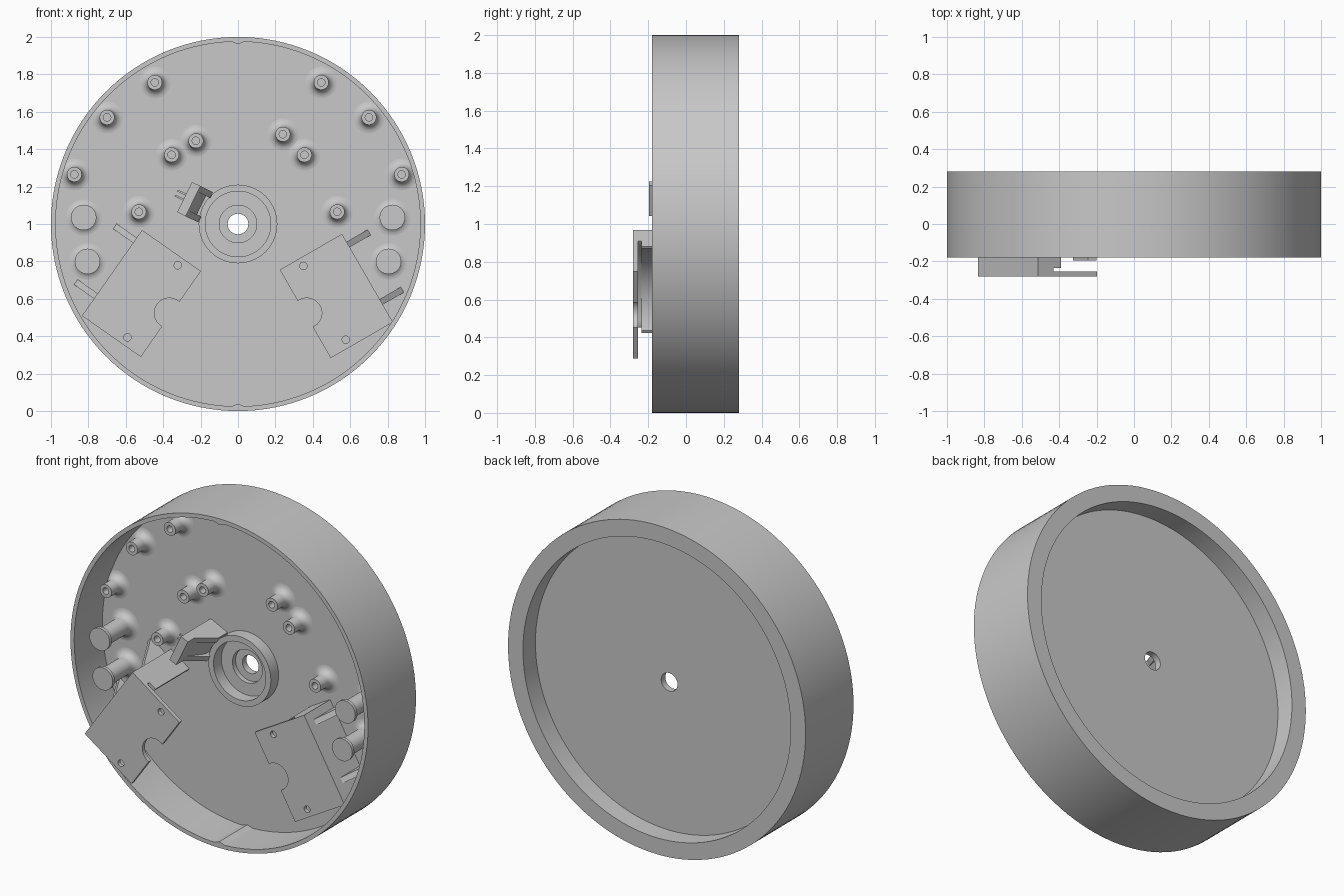
import bpy, bmesh, math
from mathutils import Vector

if "Cube" in bpy.data.objects:
    bpy.data.objects.remove(bpy.data.objects["Cube"], do_unlink=True)

grey = bpy.data.materials.new("plain grey")
grey.use_nodes = True
COLOUR = (0.58, 0.58, 0.58, 1)
grey.diffuse_color = COLOUR
grey.node_tree.nodes["Principled BSDF"].inputs["Base Color"].default_value = COLOUR


def finish(name, bm):
    bmesh.ops.remove_doubles(bm, verts=bm.verts, dist=1e-5)
    bmesh.ops.recalc_face_normals(bm, faces=bm.faces)
    mesh = bpy.data.meshes.new(name)
    bm.to_mesh(mesh)
    bm.free()
    mesh.materials.append(grey)
    ob = bpy.data.objects.new(name, mesh)
    bpy.context.collection.objects.link(ob)
    bpy.ops.object.select_all(action="DESELECT")
    ob.select_set(True)
    bpy.context.view_layer.objects.active = ob
    bpy.ops.object.shade_smooth_by_angle(angle=math.radians(30))
    return ob


def lathe(name, profile, x, z, segs, closed=False):
    """Turn (radius, y) points around an axis along y."""
    bm = bmesh.new()
    rings = []
    for i in range(segs):
        a = math.tau * i / segs
        rings.append([bm.verts.new((x + r * math.cos(a), y, z + r * math.sin(a)))
                      for r, y in profile])
    n = len(profile)
    for i in range(segs):
        a, b = rings[i], rings[(i + 1) % segs]
        for j in range(n if closed else n - 1):
            k = (j + 1) % n
            bm.faces.new((a[j], a[k], b[k], b[j]))
    bmesh.ops.dissolve_degenerate(bm, dist=1e-6, edges=bm.edges)
    return finish(name, bm)


def prism(name, loops, place, depth):
    """Fill an outline with holes, then extrude it by the depth vector."""
    bm = bmesh.new()
    for loop in loops:
        vs = [bm.verts.new(place(*p)) for p in loop]
        for i, v in enumerate(vs):
            bm.edges.new((v, vs[(i + 1) % len(vs)]))
    bmesh.ops.triangle_fill(bm, use_beauty=True, edges=bm.edges[:])
    out = bmesh.ops.extrude_face_region(bm, geom=bm.faces[:], use_keep_orig=True)
    moved = [g for g in out["geom"] if isinstance(g, bmesh.types.BMVert)]
    bmesh.ops.translate(bm, verts=moved, vec=depth)
    return finish(name, bm)


def arc(cu, cv, r, start, end, n):
    steps = [math.radians(start + (end - start) * i / n) for i in range(n + 1)]
    return [(cu + r * math.cos(a), cv + r * math.sin(a)) for a in steps]


FLOOR, RIM, BACK = 0.09, -0.18, 0.28

# round case: front tray, rear recess and centre bearing seat in one turning
lathe("case", [(0.055, 0.16), (0.9, 0.16), (0.9, BACK), (1, BACK), (1, RIM),
               (0.975, RIM), (0.975, FLOOR), (0.21, FLOOR), (0.21, 0.015),
               (0.175, 0.015), (0.175, FLOOR), (0.1, FLOOR), (0.1, 0.12),
               (0.055, 0.12)], 0, 1, 128, True)

# key ridges inside the tray wall
for name, s in (("top_ridge", 1), ("bottom_ridge", -1)):
    prism(name, [[(-0.045, 0.978), (0, 0.962), (0.045, 0.978)]],
          lambda u, v, s=s: (u, RIM, 1 + s * v), (0, FLOOR - RIM, 0))

# hollow standoffs with flared feet
flare = [(0.085 - 0.045 * math.sin(a), FLOOR - 0.045 * (1 - math.cos(a)))
         for a in (math.pi / 2 * i / 6 for i in range(7))]
standoff = flare + [(0.04, -0.02), (0.02, -0.02), (0.02, 0.06), (0, 0.06)]
spots = [(0.445, 1.757), (0.7, 1.57), (0.875, 1.265), (0.355, 1.37), (0.53, 1.065)]
for side, s in (("left", 1), ("right", -1)):
    for i, (x, z) in enumerate(spots + [(0.24, 1.48) if s > 0 else (0.225, 1.445)]):
        lathe(f"{side}_standoff_{i + 1}", standoff, s * x, z, 24)
    # headed pegs
    for i, (x, z) in enumerate([(0.825, 1.035), (0.805, 0.8)]):
        foot = [(r + 0.012, y) for r, y in flare]
        lathe(f"{side}_peg_{i + 1}", foot + [(0.052, -0.13), (0.068, -0.13),
              (0.068, -0.15), (0, -0.15)], s * x, z, 32)


def bracket(side, origin, angle, s, front, length):
    """Raised plate on a scooped wall with two gussets; u runs down the wall, v inward."""
    a = math.radians(angle)
    u_dir = Vector((s * math.sin(a), 0, -math.cos(a)))
    v_dir = Vector((-s * math.cos(a), 0, -math.sin(a)))
    base = Vector((origin[0], 0, origin[1]))

    def at(y):
        return lambda u, v: base + u_dir * u + v_dir * v + Vector((0, y, 0))

    # cover plate with notch and screw holes
    mid, width, thick = length / 2, 0.384, 0.025
    notch = arc(mid, width - 0.01, 0.08, 0, -180, 16)
    outline = [(0, 0), (length, 0), (length, width), (mid + 0.08, width)]
    outline += notch + [(mid - 0.08, width), (0, width)]
    holes = [arc(u, 0.265, 0.02, 0, 345, 23) for u in (0.045, length - 0.045)]
    prism(side + "_bracket_plate", [outline] + holes, at(front), (0, thick, 0))

    # wall with a concave inner face; narrow upper tier, wider lower tier
    def wall(name, depth, y0, y1):
        half = mid - 0.015
        sag = depth - 0.04
        r = (half * half + sag * sag) / (2 * sag)
        sweep = math.degrees(math.asin(half / r))
        scoop = arc(mid, 0.04 + r, r, -90 + sweep, -90 - sweep, 20)
        prism(name, [[(0, 0), (length, 0), (length, depth)] + scoop + [(0, depth)]],
              at(y0), (0, y1 - y0, 0))
    step = front + 0.045
    wall(side + "_bracket_upper_wall", 0.1, front + thick, step)
    wall(side + "_bracket_lower_wall", 0.15, step, FLOOR)

    # triangular gussets on the outside of the wall
    top = max(front + 0.06, -0.14)
    for i, u in enumerate((0.12 * length, 0.77 * length)):
        tri = [(0, top), (0, FLOOR), (-0.13, FLOOR)]
        prism(f"{side}_bracket_gusset_{i + 1}", [tri],
              lambda v, y, u=u: at(y)(u - 0.017, v), u_dir * 0.034)


bracket("right", (-0.513, 0.968), 35, -1, -0.28, 0.56)
bracket("left", (0.556, 0.947), 30, 1, -0.16, 0.545)

# sensor holder beside the hub: tall strip, two sloped cheeks, two pins
tilt = math.radians(26)
p_dir = Vector((math.cos(tilt), 0, -math.sin(tilt)))
q_dir = Vector((-math.sin(tilt), 0, -math.cos(tilt)))
corner = Vector((-0.246, 0, 1.225))
TOP = -0.195


def holder(p, y, q=0):
    return corner + p_dir * p + q_dir * q + Vector((0, y, 0))


prism("sensor_strip", [[(0, TOP), (0.05, TOP), (0.05, -0.13), (0, -0.13)]],
      holder, q_dir * 0.18)
for name, q in (("sensor_upper_cheek", 0), ("sensor_lower_cheek", 0.145)):
    prism(name, [[(0, -0.13), (0.05, -0.13), (0.125, 0.0), (0.125, FLOOR), (0, FLOOR)]],
          lambda p, y, q=q: holder(p, y, q), q_dir * 0.035)
for i, q in enumerate((0.07, 0.1)):
    prism(f"sensor_pin_{i + 1}", [[(-0.05, -0.1), (0.06, -0.1), (0.06, -0.09), (-0.05, -0.09)]],
          lambda p, y, q=q: holder(p, y, q), q_dir * 0.01)
prism("sensor_body", [[(0.01, -0.13), (0.05, -0.13), (0.1, 0.0), (0.1, FLOOR), (0.01, FLOOR)]],
      lambda p, y: holder(p, y, 0.035), q_dir * 0.11)
